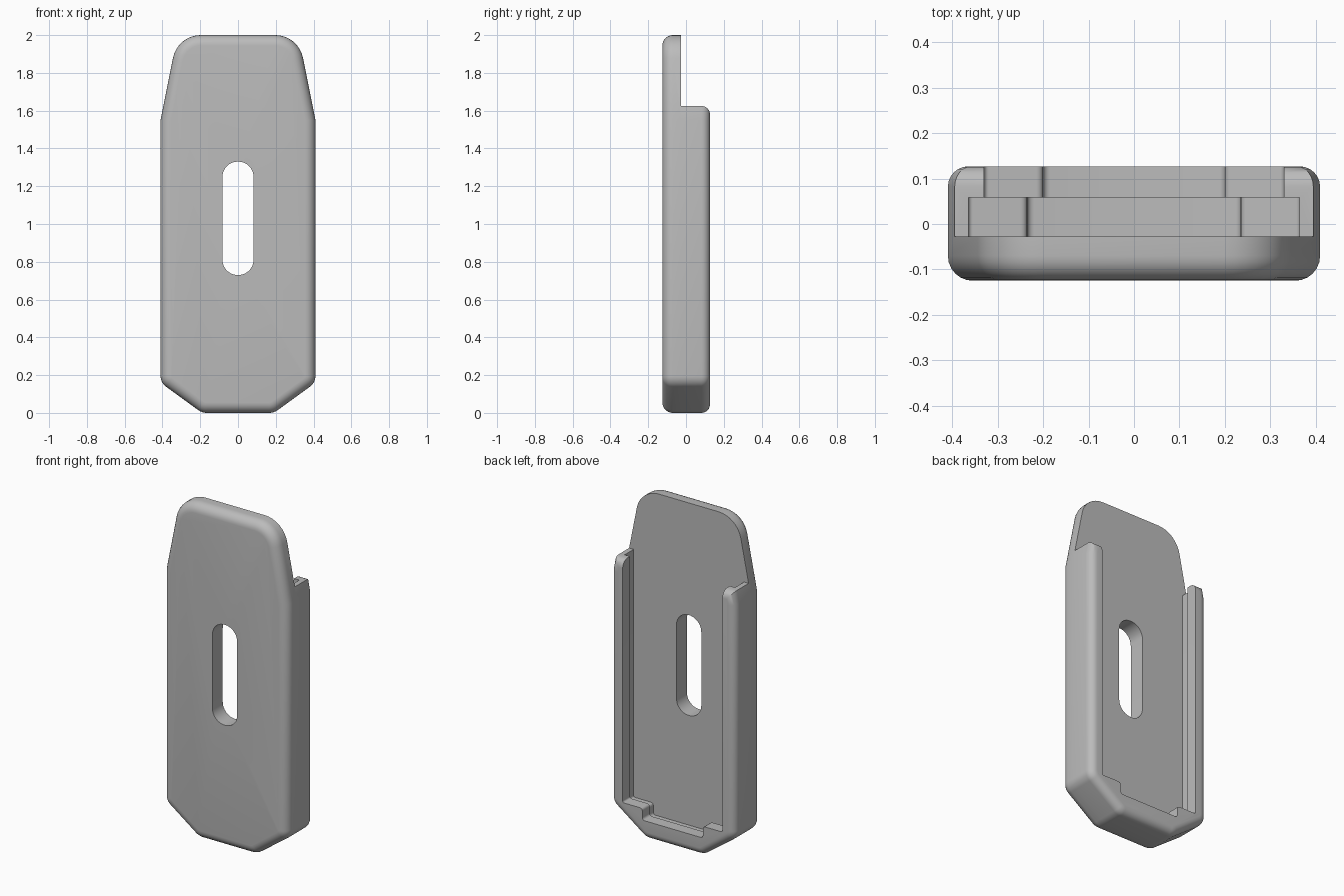
import bpy, bmesh, math
from mathutils import Vector

if "Cube" in bpy.data.objects:
    bpy.data.objects.remove(bpy.data.objects["Cube"], do_unlink=True)

grey = bpy.data.materials.new("plain grey")
grey.use_nodes = True
GREY = (0.5, 0.5, 0.5, 1)
grey.diffuse_color = GREY
grey.node_tree.nodes["Principled BSDF"].inputs["Base Color"].default_value = GREY

FRONT, FLOOR, LIP, BACK = -0.125, -0.027, 0.058, 0.127
RAIL_TOP = 1.625


def outline(half, steps=8):
    """Mirror (x, z, radius) corners across x = 0 and round each one."""
    corners = half + [(-x, z, r) for x, z, r in reversed(half)]
    points = []
    for i, (x, z, r) in enumerate(corners):
        p = Vector((x, z))
        if r == 0:
            points.append(p)
            continue
        a = (Vector(corners[i - 1][:2]) - p).normalized()
        b = (Vector(corners[(i + 1) % len(corners)][:2]) - p).normalized()
        half_angle = a.angle(b) / 2
        centre = p + (a + b).normalized() * r / math.sin(half_angle)
        start = p + a * r / math.tan(half_angle) - centre
        end = p + b * r / math.tan(half_angle) - centre
        sweep = start.angle_signed(end)
        for k in range(steps + 1):
            t = -sweep * k / steps
            c, s = math.cos(t), math.sin(t)
            points.append(centre + Vector((c * start.x - s * start.y,
                                           s * start.x + c * start.y)))
    return points


def prism(name, points, y0, y1, round_y=None, radius=0.05):
    """Extrude an outline along y, rounding the rim that lies at round_y."""
    bm = bmesh.new()
    face = bm.faces.new([bm.verts.new((p.x, y0, p.y)) for p in points])
    moved = bmesh.ops.extrude_face_region(bm, geom=[face], use_keep_orig=True)
    for v in moved["geom"]:
        if isinstance(v, bmesh.types.BMVert):
            v.co.y = y1
    bmesh.ops.recalc_face_normals(bm, faces=bm.faces)
    if round_y is not None:
        rim = [e for e in bm.edges
               if all(abs(v.co.y - round_y) < 1e-5 for v in e.verts)]
        bmesh.ops.bevel(bm, geom=rim, offset=radius, segments=6,
                        profile=0.5, affect='EDGES')
        bmesh.ops.recalc_face_normals(bm, faces=bm.faces)
    mesh = bpy.data.meshes.new(name)
    bm.to_mesh(mesh)
    bm.free()
    mesh.materials.append(grey)
    obj = bpy.data.objects.new(name, mesh)
    bpy.context.collection.objects.link(obj)
    return obj


def combine(target, other, operation):
    mod = target.modifiers.new(operation.lower(), 'BOOLEAN')
    mod.operation, mod.object, mod.solver = operation, other, 'EXACT'
    bpy.context.view_layer.objects.active = target
    bpy.ops.object.modifier_apply(modifier=mod.name)
    bpy.data.objects.remove(other, do_unlink=True)


# Outer shape: chamfered foot, straight sides, tapered rounded head
foot = [(0.19, 0, 0.08), (0.41, 0.16, 0.07), (0.41, 1.55, 0)]
plate = prism("backing_plate", outline(foot + [(0.32, 2.0, 0.15)]),
              FRONT, FLOOR, FRONT, 0.055)
rail = prism("rail", outline(foot + [(0.395, RAIL_TOP, 0)]),
             FLOOR, BACK, BACK, 0.045)

# Undercut groove and narrower mouth, both with a stepped bottom
for name, grow, y_end in (("groove", 0.035, LIP), ("mouth", 0, 0.3)):
    pocket = [(0.2 + grow, 0.11 - grow, 0.015), (0.2 + grow, 0.18 - grow, 0.015),
              (0.33 + grow, 0.18 - grow, 0.01), (0.33 + grow, 1.9, 0)]
    combine(rail, prism(name, outline(pocket, 4), -0.1, y_end), 'DIFFERENCE')

# One solid body with a long slot through it
combine(plate, rail, 'UNION')
slot = outline([(0.082, 0.73, 0.08), (0.082, 1.33, 0.08)], 10)
combine(plate, prism("slot", slot, -0.3, 0.3), 'DIFFERENCE')

plate.name = "holder_body"
bpy.ops.object.select_all(action='DESELECT')
plate.select_set(True)
bpy.context.view_layer.objects.active = plate
bpy.ops.object.shade_smooth_by_angle(angle=math.radians(30))
